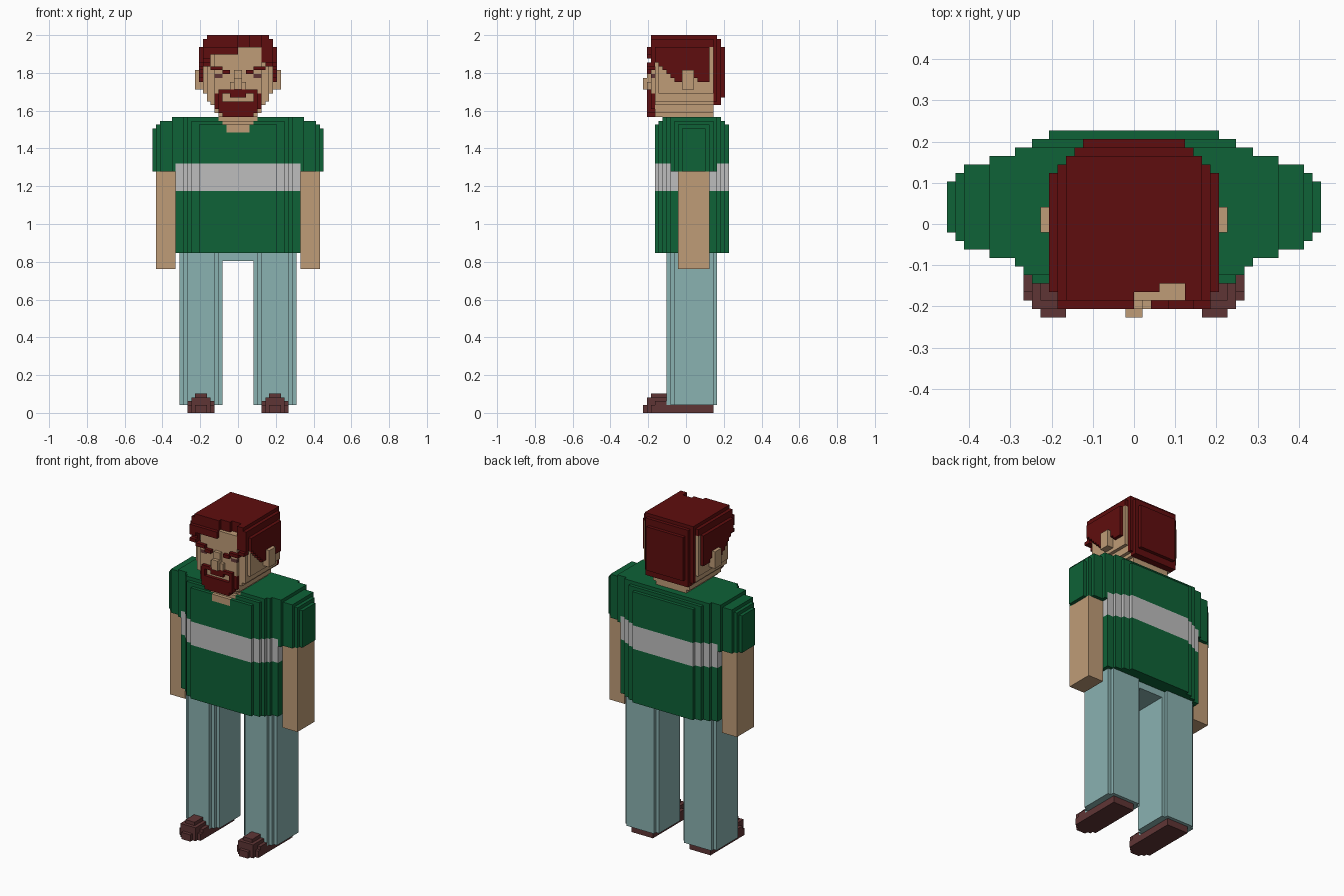
import bpy, bmesh

old = bpy.data.objects.get("Cube")
if old:
    bpy.data.objects.remove(old, do_unlink=True)

U = 2 / 97  # edge length of one block


def linear(c):
    c /= 255
    return c / 12.92 if c <= 0.04045 else ((c + 0.055) / 1.055) ** 2.4


def material(name, r, g, b):
    m = bpy.data.materials.new(name)
    col = (linear(r), linear(g), linear(b), 1)
    m.use_nodes = True
    m.diffuse_color = col
    bsdf = next(n for n in m.node_tree.nodes if n.type == 'BSDF_PRINCIPLED')
    bsdf.inputs["Base Color"].default_value = col
    return m


SKIN = material("skin", 191, 156, 119)
GREEN = material("shirt_green", 14, 98, 55)
WHITE = material("stripe_white", 190, 190, 190)
DENIM = material("trouser_blue", 138, 178, 177)
HAIR = material("hair_red", 95, 13, 14)
BROWN = material("shoe_brown", 95, 53, 53)


def box(cells, x, y, z, mat):
    """Fill a range of blocks; mat None carves it away."""
    for i in range(*x):
        for j in range(*y):
            for k in range(*z):
                if mat:
                    cells[i, j, k] = mat
                else:
                    cells.pop((i, j, k), None)


def sym(cells, h, y, z, mat):
    box(cells, (-h, h), y, z, mat)


def both(cells, x, y, z, mat):
    box(cells, x, y, z, mat)
    box(cells, (-x[1], -x[0]), y, z, mat)


def build(name, cells):
    """Turn blocks into a clean outer shell."""
    mats = list(dict.fromkeys(cells.values()))
    bm = bmesh.new()
    verts = {}

    def vert(p):
        if p not in verts:
            verts[p] = bm.verts.new([c * U for c in p])
        return verts[p]

    for cell, mat in cells.items():
        for axis in range(3):
            for side in (0, 1):
                near = list(cell)
                near[axis] += 2 * side - 1
                if tuple(near) in cells:
                    continue
                ring = []
                for a, b in ((0, 0), (1, 0), (1, 1), (0, 1)):
                    p = list(cell)
                    p[axis] += side
                    p[(axis + 1) % 3] += a
                    p[(axis + 2) % 3] += b
                    ring.append(vert(tuple(p)))
                face = bm.faces.new(ring if side else ring[::-1])
                face.material_index = mats.index(mat)
    bmesh.ops.dissolve_limit(bm, angle_limit=0.01, verts=bm.verts[:],
                             edges=bm.edges[:], delimit={'MATERIAL'})
    me = bpy.data.meshes.new(name)
    bm.to_mesh(me)
    bm.free()
    for m in mats:
        me.materials.append(m)
    ob = bpy.data.objects.new(name, me)
    bpy.context.collection.objects.link(ob)


def build_pair(name, cells):
    build("left_" + name, cells)
    build("right_" + name, {(-x - 1, y, z): m for (x, y, z), m in cells.items()})


# Shirt body with stepped corners, stripe and open collar
shirt = {}
for half, y0, y1, top in ((10, -8, 11, 74), (12, -7, 10, 75), (13, -6, 9, 76),
                          (14, -5, 9, 76), (16, -4, 8, 76)):
    sym(shirt, half, (y0, y1), (41, top), GREEN)
for (x, y, z) in shirt:
    if 57 <= z < 64:
        shirt[x, y, z] = WHITE
    elif z >= 72 and y < 0 and -z + 70 <= 2 * x + 1 - x and abs(x + 0.5) < max(3, z - 70):
        shirt[x, y, z] = SKIN
build("shirt", shirt)

# Sleeves
sleeve = {}
for x1, y0, y1, top in ((17, -4, 8, 76), (20, -3, 7, 75), (21, -2, 6, 74), (22, -1, 5, 73)):
    box(sleeve, (16, x1), (y0, y1), (62, top), GREEN)
build_pair("sleeve", sleeve)

# Bare arms
arm = {}
box(arm, (16, 21), (-2, 6), (37, 62), SKIN)
build_pair("arm", arm)

# Trousers
leg = {}
for inset, y0, y1 in ((0, -3, 7), (1, -4, 8), (2, -5, 8)):
    box(leg, (4 + inset, 15 - inset), (y0, y1), (2, 41), DENIM)
build_pair("trouser_leg", leg)
hips = {}
sym(hips, 4, (-3, 7), (39, 41), DENIM)
build("trouser_hips", hips)

# Shoes
shoe = {}
for inset, y0, y1, top in ((0, -9, 7, 2), (0, -8, -3, 3), (1, -10, -3, 4),
                           (2, -11, -9, 2), (2, -9, -3, 5)):
    box(shoe, (6 + inset, 13 - inset), (y0, y1), (0, top), BROWN)
build_pair("shoe", shoe)

# Head: skull, tapering jaw, neck, nose, ears and eyes
head = {}
for half, y0 in ((6, -9), (8, -8), (9, -7)):
    sym(head, half, (y0, 7), (82, 94), SKIN)
for z, half in ((81, 8), (80, 8), (79, 7), (78, 6), (77, 6), (76, 5)):
    sym(head, half, (-8, 7), (z, z + 1), SKIN)
sym(head, 4, (-9, -8), (80, 82), SKIN)
sym(head, 2, (-10, -9), (83, 85), SKIN)
sym(head, 1, (-10, -9), (83, 88), SKIN)
sym(head, 1, (-11, -9), (83, 86), SKIN)
both(head, (9, 11), (-1, 2), (83, 88), SKIN)
both(head, (4, 6), (-9, -8), (86, 87), BROWN)
build("head", head)

# Hair: rounded block with a hairline that dips before and behind the ears
hair = {}
hairline = [91, 90, 90, 89, 88, 87, 86, 85, 85, 86, 88, 88, 86, 84, 83, 81, 80, 79, 79, 81]
back_half = {6: 9, 7: 8, 8: 7, 9: 6}
for y, low in zip(range(-10, 10), hairline):
    for z in range(low, 97):
        half = back_half.get(y, 10)
        half = min(half, 9 if y < -8 else 10, 8 if z == 96 else 9 if z > 93 else 10)
        if y > 2:
            half = min(half, 9 if 82 <= z < 85 else 8 if z in (80, 81) else 7 if z == 79 else 10)
        if (y in (-10, 9) and z >= 94) or (y == 8 and z == 96):
            continue
        sym(hair, half, (y, y + 1), (z, z + 1), HAIR)
# Uneven fringe over the forehead
box(hair, (-7, 0), (-10, -7), (79, 92), None)
box(hair, (0, 6), (-10, -7), (79, 94), None)
box(hair, (0, 3), (-10, -8), (94, 97), None)
box(hair, (3, 6), (-10, -7), (94, 97), None)
box(hair, (0, 9), (-10, -9), (79, 97), None)
build("hair", {c: m for c, m in hair.items() if c not in head})

# Eyebrows slanting towards the nose
brows = {}
for x, z in (((7, 9), 89), ((4, 7), 88), ((2, 4), 87)):
    both(brows, x, (-10, -8), (z, z + 1), HAIR)
build("eyebrows", {c: m for c, m in brows.items() if c not in head})

# Beard and moustache around the mouth
beard = {}
sym(beard, 6, (-9, -8), (78, 83), HAIR)
sym(beard, 5, (-10, -8), (77, 83), HAIR)
sym(beard, 4, (-10, -8), (76, 77), HAIR)
sym(beard, 4, (-10, -8), (80, 82), None)
sym(beard, 2, (-10, -9), (81, 82), HAIR)
build("beard", {c: m for c, m in beard.items() if c not in head})
